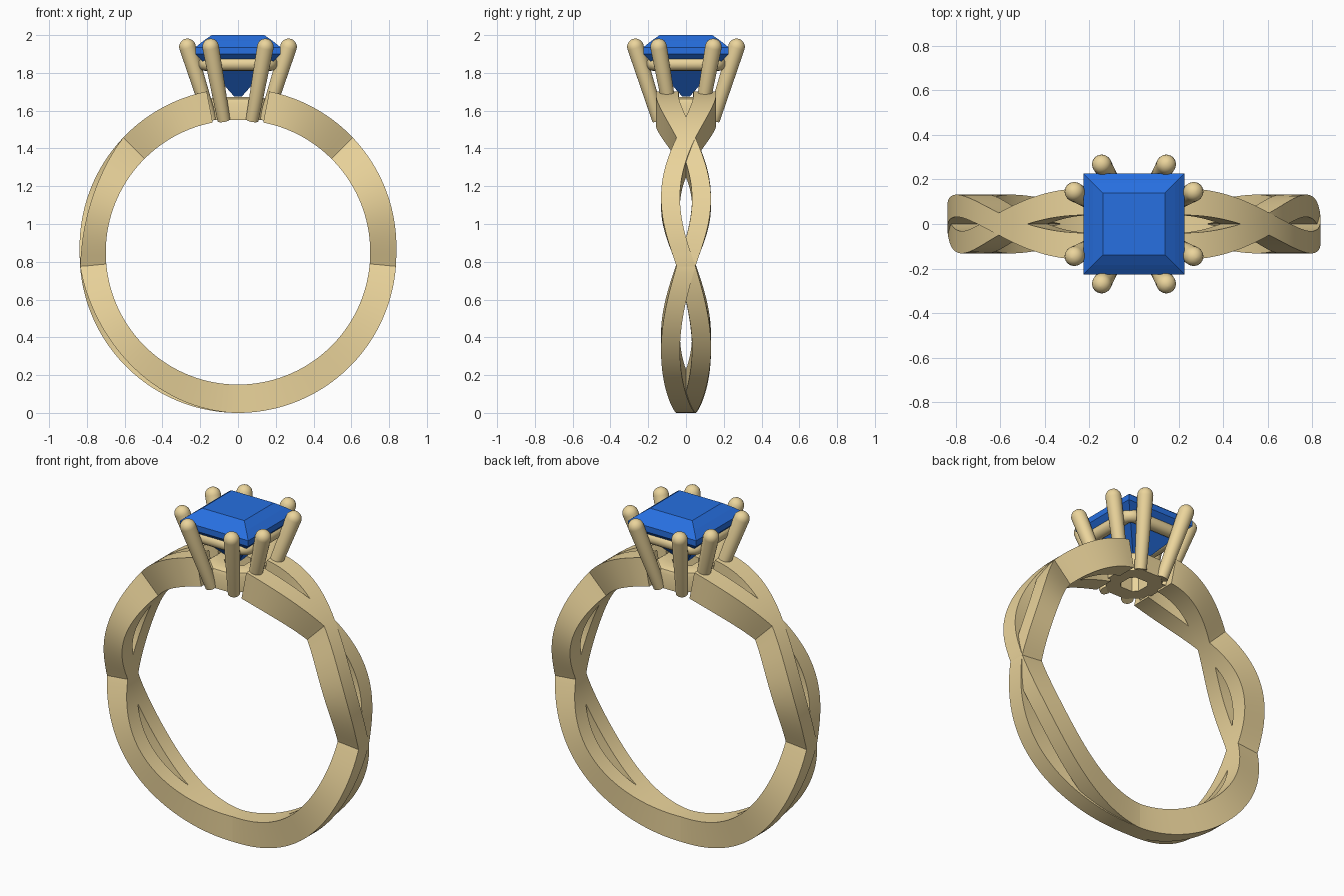
import bpy, bmesh, math
from mathutils import Vector, Matrix

if "Cube" in bpy.data.objects:
    bpy.data.objects.remove(bpy.data.objects["Cube"])


def material(name, color):
    m = bpy.data.materials.new(name)
    m.diffuse_color = color
    m.use_nodes = True
    m.node_tree.nodes["Principled BSDF"].inputs["Base Color"].default_value = m.diffuse_color
    return m


GOLD = material("gold", (0.83, 0.66, 0.33, 1))
BLUE = material("blue_gem", (0.02, 0.16, 0.75, 1))


def finish(name, bm, mat, angle=None):
    bmesh.ops.recalc_face_normals(bm, faces=bm.faces[:])
    me = bpy.data.meshes.new(name)
    bm.to_mesh(me)
    bm.free()
    me.materials.append(mat)
    ob = bpy.data.objects.new(name, me)
    bpy.context.collection.objects.link(ob)
    if angle:
        bpy.ops.object.select_all(action='DESELECT')
        ob.select_set(True)
        bpy.context.view_layer.objects.active = ob
        bpy.ops.object.shade_smooth_by_angle(angle=math.radians(angle))
    return ob


def loft(bm, rings, closed=False):
    """Skin a list of point rings; cap the ends, or join them when closed."""
    rings = [[bm.verts.new(p) for p in r] for r in rings]
    n = len(rings[0])
    pairs = list(zip(rings, rings[1:]))
    if closed:
        pairs.append((rings[-1], rings[0]))
    else:
        bm.faces.new(rings[0])
        bm.faces.new(rings[-1])
    for a, b in pairs:
        for i in range(n):
            j = (i + 1) % n
            bm.faces.new((a[i], a[j], b[j], b[i]))


# Band: two strands per side weaving around a circle
CENTER_Z, INNER = 0.85, 0.70


def strand_section(deg, side):
    if deg < -5:
        t, y, sign = ((deg + 90) / 85) ** 1.4, 0.082, -1
    elif deg < 45:
        t, y, sign = (deg + 5) / 50, 0.082, 1
    else:
        t, y, sign = (deg - 45) / 60, 0.10, -1
    wave = math.sin(math.pi * t)
    y *= wave * sign * side
    half = 0.05 + (0.01 * wave if deg > 45 else 0)
    a = math.radians(deg)
    s = math.sin(a)
    outer = 0.838 + (0.03 * s if s > 0 else -0.012 * s)
    if y > 0 and deg < 45:          # strand passing behind is slightly thinner
        outer -= 0.025 * wave
    return [(r * math.cos(a), y + w, CENTER_Z + r * s)
            for r, w in ((INNER, -half), (outer, -half), (outer, half), (INNER, half))]


for turn, label in ((0, "right"), (math.pi, "left")):
    for side in (1, -1):
        bm = bmesh.new()
        loft(bm, [strand_section(-90 + 169 * i / 84, side) for i in range(85)])
        bm.transform(Matrix.Rotation(turn, 4, 'Z'))
        finish(f"{label}_strand_{'a' if side > 0 else 'b'}", bm, GOLD, 35)


# Prongs: eight tapered pins with rounded tips
def prong(name, base, tip):
    base, tip = Vector(base), Vector(tip)
    axis = (tip - base).normalized()
    q = axis.to_track_quat('Z', 'Y')
    stations = [(base, 0.034), (tip, 0.044)]
    for k in range(1, 6):
        a = math.radians(k * 17.2)
        stations.append((tip + axis * 0.044 * math.sin(a), 0.044 * math.cos(a)))
    bm = bmesh.new()
    loft(bm, [[c + q @ Vector((r * math.cos(i * math.tau / 24), r * math.sin(i * math.tau / 24), 0))
               for i in range(24)] for c, r in stations])
    finish(name, bm, GOLD, 40)


for sx in (1, -1):
    for sy in (1, -1):
        tag = ("right" if sx > 0 else "left") + ("_back" if sy > 0 else "_front")
        prong(tag + "_inner_prong", (0.075 * sx, 0.145 * sy, 1.55), (0.145 * sx, 0.268 * sy, 1.938))
        prong(tag + "_outer_prong", (0.145 * sx, 0.075 * sy, 1.55), (0.268 * sx, 0.145 * sy, 1.938))


# Gallery rail: round tube bent into a square with rounded corners
def square_path(half, radius, steps=6):
    for c in range(4):
        mid = math.radians(45 + 90 * c)
        cx, cy = (half - radius) * math.copysign(1, math.cos(mid)), (half - radius) * math.copysign(1, math.sin(mid))
        for k in range(steps + 1):
            a = math.radians(90 * c + 90 * k / steps)
            yield cx, cy, math.cos(a), math.sin(a), radius


bm = bmesh.new()
rings = []
for cx, cy, ca, sa, rad in square_path(0.175, 0.04):
    ring = []
    for i in range(16):
        b = i * math.tau / 16
        r = rad + 0.036 * math.cos(b)
        ring.append((cx + r * ca, cy + r * sa, 1.847 + 0.036 * math.sin(b)))
    rings.append(ring)
loft(bm, rings, closed=True)
finish("gallery_rail", bm, GOLD, 40)

# Seat: octagonal collar with a square hole, rounded at the upper rim
bm = bmesh.new()
rings = []
for k in range(8):
    a = math.radians(22.5 + 45 * k)
    d = Vector((math.cos(a), math.sin(a), 0))
    corner = Vector((math.copysign(0.065, d.x), math.copysign(0.065, d.y), 0))
    hole = corner.copy()
    if abs(d.x) > abs(d.y):
        hole.y *= 0.6
    else:
        hole.x *= 0.6
    rings.append([p + Vector((0, 0, z)) for p, z in (
        (hole, 1.55), (d * 0.165, 1.55), (d * 0.168, 1.64),
        (d * 0.160, 1.662), (d * 0.14, 1.672), (hole, 1.672))])
loft(bm, rings, closed=True)
finish("seat", bm, GOLD, 30)

# Gem: square cut with flat facets
bm = bmesh.new()
levels = [(0.02, 1.675), (0.10, 1.765), (0.17, 1.845), (0.226, 1.90), (0.226, 1.935), (0.185, 1.968), (0.14, 2.0)]
loft(bm, [[(h * x, h * y, z) for x, y in ((-1, -1), (1, -1), (1, 1), (-1, 1))] for h, z in levels])
finish("gem", bm, BLUE)
